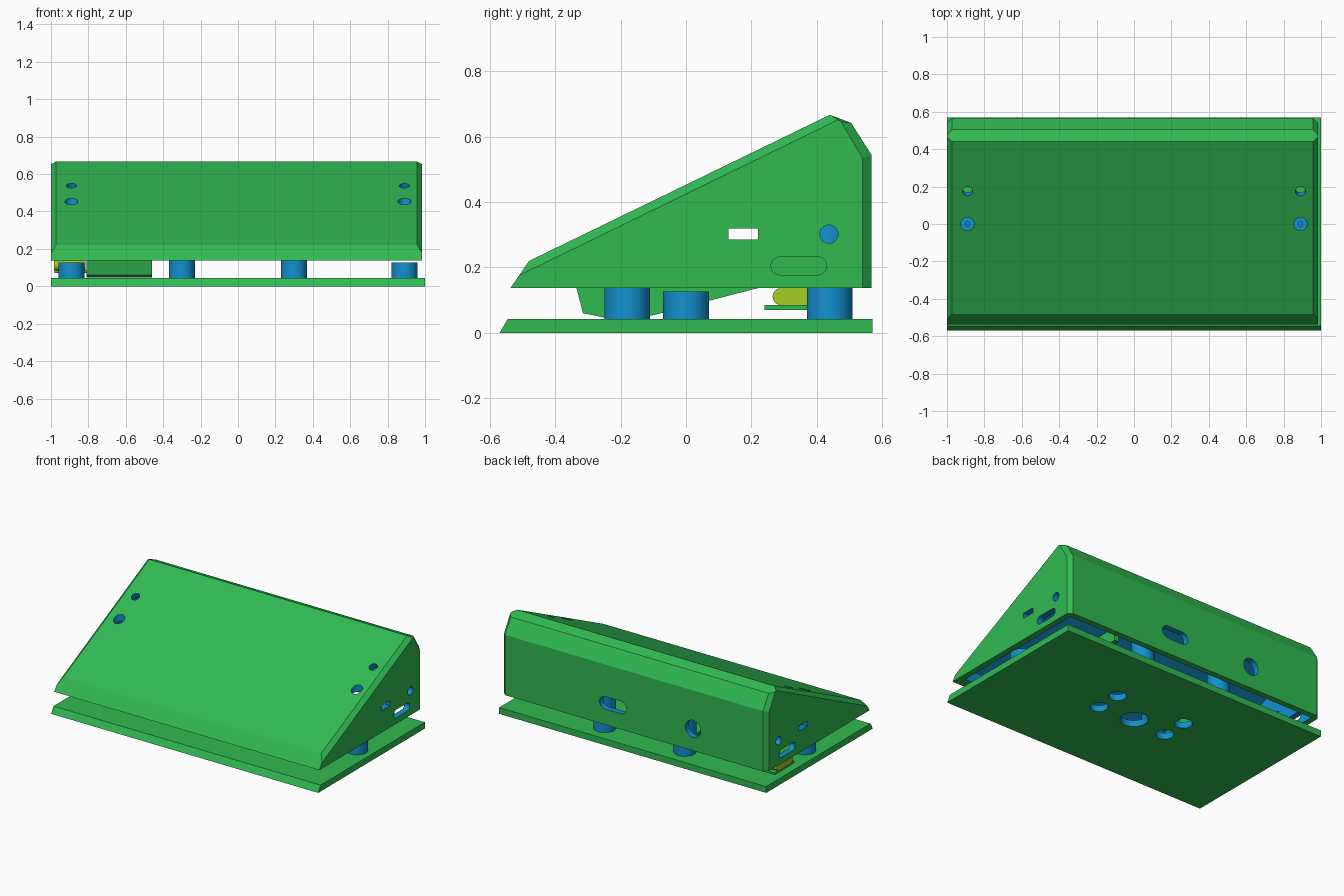
import bpy, bmesh, math
from mathutils import Matrix, Vector

old = bpy.data.objects.get("Cube")
if old:
    bpy.data.objects.remove(old)


def material(name, rgb):
    m = bpy.data.materials.new(name)
    m.use_nodes = True
    m.diffuse_color = (*rgb, 1)
    m.node_tree.nodes["Principled BSDF"].inputs["Base Color"].default_value = (*rgb, 1)
    return m


GREEN, BLUE, LIME = 0, 1, 2
MATS = [material("case green", (0.03, 0.49, 0.083)),
        material("inner blue", (0.006, 0.28, 0.62)),
        material("socket lime", (0.37, 0.62, 0.017))]


def loft(name, sections, mat=GREEN, smooth=False):
    """Closed solid through matching rings of 3D points."""
    bm = bmesh.new()
    rings = [[bm.verts.new(p) for p in s] for s in sections]
    n = len(rings[0])
    for a, b in zip(rings, rings[1:]):
        for i in range(n):
            j = (i + 1) % n
            bm.faces.new((a[i], a[j], b[j], b[i]))
    bm.faces.new(rings[0])
    bm.faces.new(rings[-1])
    bmesh.ops.recalc_face_normals(bm, faces=bm.faces)
    for f in bm.faces:
        f.material_index = mat
    me = bpy.data.meshes.new(name)
    bm.to_mesh(me)
    bm.free()
    for m in MATS:
        me.materials.append(m)
    ob = bpy.data.objects.new(name, me)
    bpy.context.collection.objects.link(ob)
    if smooth:
        select(ob)
        bpy.ops.object.shade_smooth_by_angle(angle=math.radians(30))
    return ob


def select(ob):
    bpy.ops.object.select_all(action='DESELECT')
    ob.select_set(True)
    bpy.context.view_layer.objects.active = ob


def place(axis, t, a, b):
    return {'x': (t, a, b), 'y': (a, t, b), 'z': (a, b, t)}[axis]


def prism(name, pts, axis, start, end, mat=GREEN, smooth=False):
    return loft(name, [[place(axis, t, a, b) for a, b in pts] for t in (start, end)], mat, smooth)


def box(y0, y1, z0, z1):
    return [(y0, z0), (y1, z0), (y1, z1), (y0, z1)]


def rounded(ca, cb, w, h, n=32):
    """Slot outline with round ends; a circle when w equals h."""
    pts = []
    for i in range(n):
        t = 2 * math.pi * (i + 0.5) / n
        side = math.copysign((w - h) / 2, math.cos(t))
        pts.append((ca + side + h / 2 * math.cos(t), cb + h / 2 * math.sin(t)))
    return pts


def cut(ob, cutter):
    cutter.hide_render = True
    mod = ob.modifiers.new("cut", 'BOOLEAN')
    mod.operation = 'DIFFERENCE'
    mod.solver = 'EXACT'
    mod.object = cutter
    select(ob)
    bpy.ops.object.modifier_apply(modifier=mod.name)
    bpy.data.objects.remove(cutter)


# Wedge case with bevelled ends
middle = [(-.537, .137), (-.48, .22), (.44, .667), (.505, .642), (.567, .545), (.567, .137)]
end = [(-.537, .137), (-.51, .176), (.466, .652), (.474, .646), (.54, .535), (.54, .137)]
case = loft("case", [[(x, y, z) for y, z in prof] for x, prof in
                     ((-1, end), (-.973, middle), (.958, middle), (.985, end))])

# Hollow inside
cavity = [(-.48, .1), (-.44, .195), (.43, .617), (.48, .6), (.527, .535), (.527, .1)]
cut(case, prism("cavity", cavity, 'x', -.96, .945, BLUE))

# Side openings, on both ends
for pts in (rounded(.345, .205, .17, .055), rounded(.437, .302, .056, .056),
            box(.13, .22, .285, .32)):
    cut(case, prism("side_opening", pts, 'x', -1.1, 1.1, BLUE))

# Back openings: a slot and a round hole
for pts in (rounded(.15, .285, .2, .085), rounded(-.45, .285, .115, .115)):
    cut(case, prism("back_opening", pts, 'y', .5, .7, BLUE))

# Screw holes in the sloping top
tilt = Matrix.Rotation(math.atan(.486), 4, 'X')
for x in (-.89, .89):
    cut(case, prism("screw_hole", rounded(x, 0, .07, .07), 'z', .38, .6, BLUE))
    pin = prism("pin_hole", rounded(0, 0, .054, .054), 'z', -.08, .08, BLUE)
    pin.data.transform(Matrix.Translation(Vector((x, .175, .538))) @ tilt)
    cut(case, pin)

# Base plate with a sloped front edge and five holes
plate = prism("base_plate", [(-.57, 0), (.57, 0), (.57, .043), (-.545, .043)], 'x', -1, 1)
holes = [(0, 0, .17)] + [(x, y, .11) for x in (-.26, .26) for y in (-.02, .155)]
for x, y, d in holes:
    cut(plate, prism("plate_hole", rounded(x, y, d, d), 'z', -.1, .1, BLUE))

# Standoffs: short drilled ones at the ends, tall ones inside
for side, s in (("right", -1), ("left", 1)):
    short = prism(f"{side}_end_standoff", rounded(s * .89, 0, .14, .14), 'z',
                  .043, .127, BLUE, True)
    cut(short, prism("drill", rounded(s * .89, 0, .024, .024, 16), 'z', .06, .2, BLUE))
    for place_name, y, top in (("front", -.18, .28), ("back", .44, .4)):
        prism(f"{side}_{place_name}_standoff", rounded(s * .3, y, .14, .14), 'z',
              .043, top, BLUE, True)

# Tilted block hanging under the slope
prism("hanging_block", [(-.335, .137), (-.315, .06), (-.25, .047), (-.1, .054),
                        (.22, .137), (.19, .28), (-.33, .18)], 'x', -.81, -.46)

# Charging board with its rounded socket, and an inner board behind the slot
prism("charging_board", box(.24, .45, .07, .085), 'x', -.98, -.81)
prism("socket", rounded(.35, .111, .17, .052), 'x', -.985, -.815, LIME, True)
prism("inner_board", box(.24, .45, .16, .25), 'x', .5, .53)
